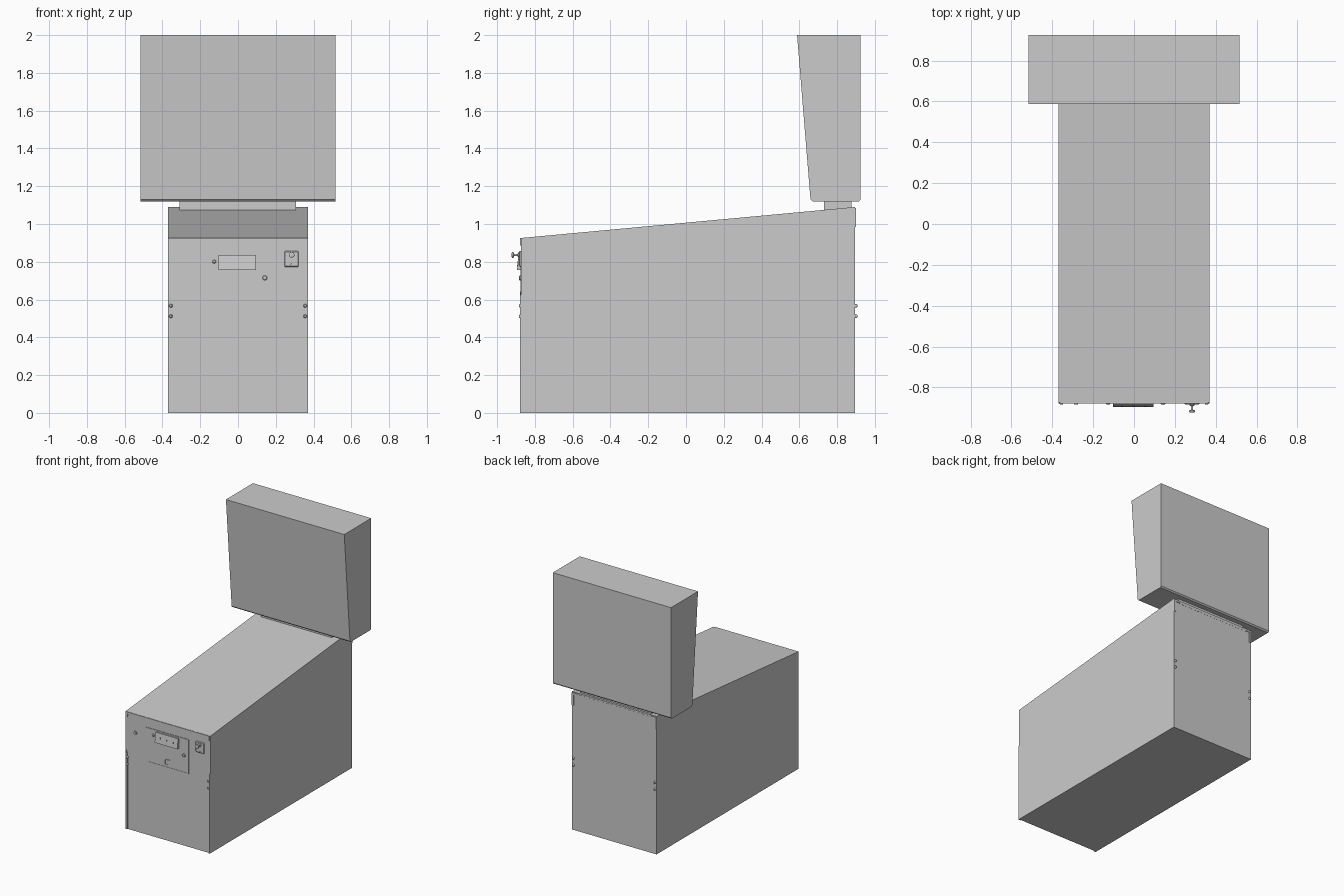
import bpy, bmesh, math

if "Cube" in bpy.data.objects:
    bpy.data.objects.remove(bpy.data.objects["Cube"])

FRONT = -0.873   # front face of the cabinet
BACK = 0.896     # rear face of the cabinet


def finish(name, bm, bevel=0.0):
    bmesh.ops.recalc_face_normals(bm, faces=bm.faces)
    me = bpy.data.meshes.new(name)
    bm.to_mesh(me)
    bm.free()
    ob = bpy.data.objects.new(name, me)
    bpy.context.collection.objects.link(ob)
    if bevel:
        mod = ob.modifiers.new("bevel", 'BEVEL')
        mod.width, mod.segments = bevel, 1
    return ob


def prism(name, pts, lo, hi, axis='x', bevel=0.0):
    """Extrude a profile: (y, z) points along x, or (x, z) points along y."""
    bm = bmesh.new()
    def put(a, b, t):
        return bm.verts.new((t, a, b) if axis == 'x' else (a, t, b))
    f = bm.faces.new([put(a, b, lo) for a, b in pts])
    g = bmesh.ops.extrude_face_region(bm, geom=[f])
    new = [v for v in g['geom'] if isinstance(v, bmesh.types.BMVert)]
    vec = (hi - lo, 0, 0) if axis == 'x' else (0, hi - lo, 0)
    bmesh.ops.translate(bm, verts=new, vec=vec)
    return finish(name, bm, bevel)


def box(name, x0, x1, y0, y1, z0, z1, bevel=0.0):
    return prism(name, [(y0, z0), (y1, z0), (y1, z1), (y0, z1)], x0, x1, 'x', bevel)


def turned(name, x, z, y, rings, n=16):
    """Lathe around the y axis; rings are (distance outward along y, radius)."""
    bm = bmesh.new()
    loops = [[bm.verts.new((x + r * math.cos(2 * math.pi * i / n), y + d,
                            z + r * math.sin(2 * math.pi * i / n)))
              for i in range(n)] for d, r in rings]
    for a, b in zip(loops, loops[1:]):
        for i in range(n):
            bm.faces.new((a[i], a[(i + 1) % n], b[(i + 1) % n], b[i]))
    bm.faces.new(loops[0])
    bm.faces.new(loops[-1])
    ob = finish(name, bm)
    for p in ob.data.polygons:
        p.use_smooth = len(p.vertices) == 4
    ob.data.set_sharp_from_angle(angle=math.radians(35))
    return ob


# Main cabinet with sloping top
prism("cabinet", [(FRONT, 0), (BACK, 0), (BACK, 1.09), (FRONT, 0.926)], -0.37, 0.37)

# Neck and upright display box
box("neck", -0.31, 0.308, 0.73, 0.875, 1.06, 1.13)
prism("display_box", [(0.669, 1.12), (0.915, 1.12), (0.925, 1.13), (0.925, 2.0),
                      (0.588, 2.0), (0.659, 1.13)], -0.517, 0.517)

# Lock bar lip along the top of the front, with ears turned down at the ends
prism("front_lip", [(-0.362, 0.885), (-0.354, 0.885), (-0.348, 0.915), (0.348, 0.915),
                    (0.354, 0.885), (0.362, 0.885), (0.362, 0.925), (-0.362, 0.925)],
      FRONT - 0.005, FRONT + 0.005, 'y')

# Corner leg strips and bolts
for side, s in (("left", -1), ("right", 1)):
    prism(f"leg_strip_{side}",
          [(s * 0.369, 0), (s * 0.352, 0), (s * 0.352, 0.56), (s * 0.356, 0.60),
           (s * 0.364, 0.625), (s * 0.369, 0.625)], FRONT - 0.007, FRONT + 0.004, 'y')
    for i, z in enumerate((0.512, 0.567)):
        for end, y, o in (("front", FRONT, -1), ("back", BACK, 1)):
            turned(f"{end}_bolt_{side}_{i}", s * 0.356, z, y,
                   [(-o * 0.004, 0.010), (o * 0.006, 0.010), (o * 0.012, 0.006)], 10)
    # Rear hinge bracket
    prism(f"rear_bracket_{side}",
          [(s * 0.368, 0.985), (s * 0.352, 0.985), (s * 0.352, 1.068), (s * 0.315, 1.072),
           (s * 0.315, 1.084), (s * 0.368, 1.084)], BACK - 0.003, BACK + 0.005, 'y')
box("rear_top_strip", -0.32, 0.32, BACK - 0.003, BACK + 0.001, 1.066, 1.078)

# Coin door and its frame edges
box("coin_door", -0.186, 0.180, FRONT - 0.002, FRONT + 0.003, 0.58, 0.845)
for side, x in (("left", -0.189), ("right", 0.177)):
    box(f"door_edge_{side}", x, x + 0.006, FRONT - 0.004, FRONT, 0.577, 0.848)
for part, z in (("bottom", 0.577), ("top", 0.843)):
    box(f"door_edge_{part}", -0.189, 0.183, FRONT - 0.004, FRONT, z, z + 0.005)

# Coin entry plate with slots
prism("coin_plate", [(FRONT + 0.002, 0.757), (FRONT - 0.022, 0.757),
                     (FRONT - 0.012, 0.836), (FRONT + 0.002, 0.836)], -0.102, 0.096)
for i, x in enumerate((-0.06, -0.003, 0.054)):
    prism(f"coin_slot_{i}", [(FRONT - 0.015, 0.775), (FRONT - 0.0215, 0.775),
                             (FRONT - 0.0162, 0.817), (FRONT - 0.010, 0.817)],
          x - 0.004, x + 0.004)

# Coin return: raised frame around a flap
for n, a, b, c, d in (("left", -0.026, -0.021, 0.598, 0.642), ("right", 0.015, 0.020, 0.598, 0.642),
                      ("bottom", -0.021, 0.015, 0.598, 0.603), ("top", -0.021, 0.015, 0.637, 0.642)):
    box(f"return_frame_{n}", a, b, FRONT - 0.007, FRONT, c, d)
box("return_flap", -0.021, 0.015, FRONT - 0.004, FRONT, 0.603, 0.637)

# Locks and start button
turned("door_lock", 0.142, 0.715, FRONT, [(0.003, 0.013), (-0.008, 0.013), (-0.011, 0.009)])
turned("door_button", -0.126, 0.801, FRONT, [(0.003, 0.010), (-0.008, 0.010), (-0.012, 0.006)])
turned("start_button", -0.285, 0.776, FRONT,
       [(0.003, 0.015), (-0.006, 0.015), (-0.006, 0.010), (-0.010, 0.010)])

# Plunger: mounting plate, collar, rod and knob
box("plunger_plate", 0.246, 0.321, FRONT - 0.010, FRONT + 0.003, 0.773, 0.857, 0.004)
turned("plunger", 0.284, 0.836, FRONT,
       [(-0.005, 0.014), (-0.016, 0.012), (-0.018, 0.006), (-0.037, 0.006),
        (-0.040, 0.015), (-0.047, 0.015), (-0.050, 0.010)])
turned("plate_screw", 0.284, 0.785, FRONT, [(-0.005, 0.006), (-0.014, 0.005)], 10)
